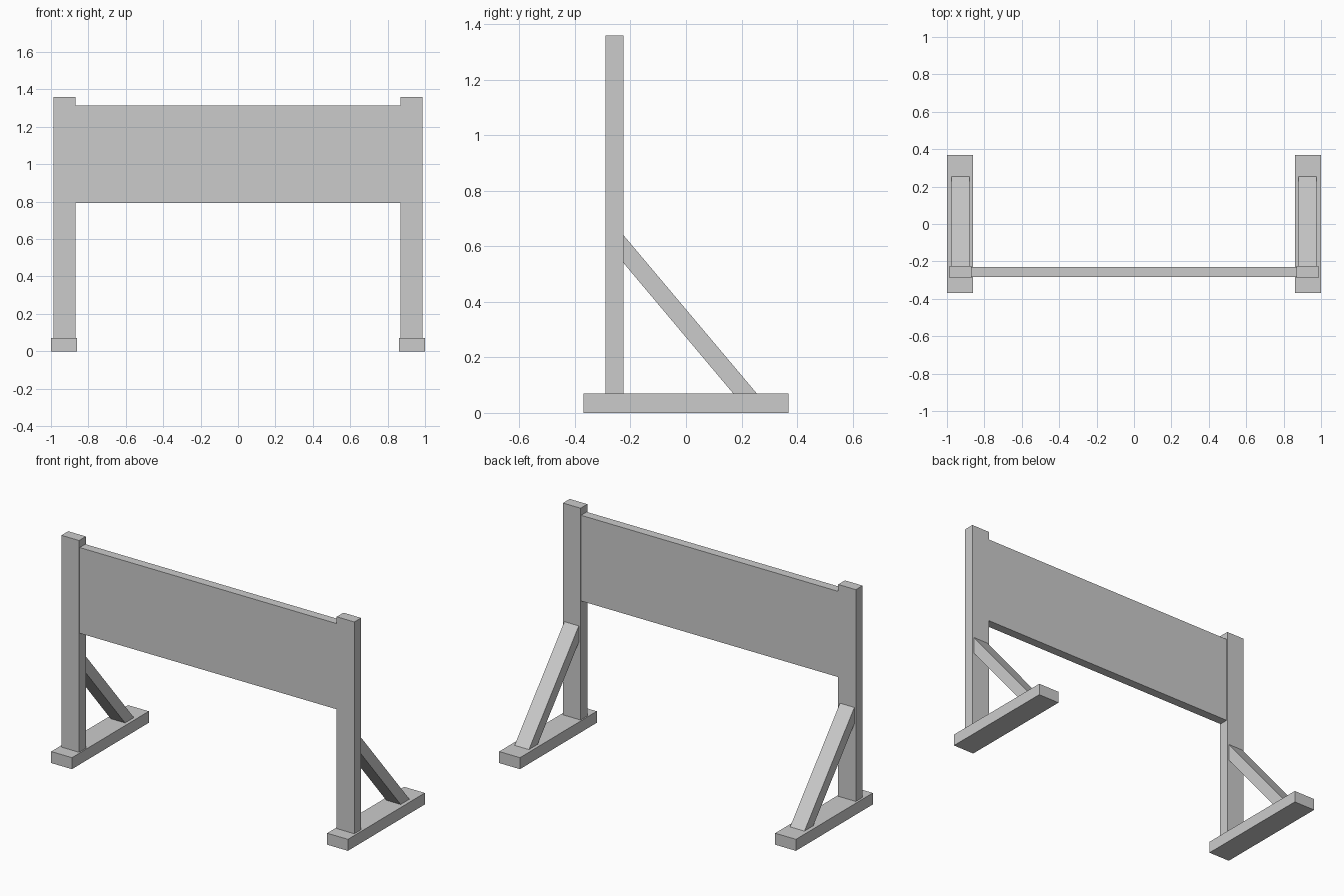
import bpy, bmesh

cube = bpy.data.objects.get("Cube")
if cube:
    bpy.data.objects.remove(cube, do_unlink=True)

GREY = (0.6, 0.6, 0.6, 1.0)
grey = bpy.data.materials.new("plain grey")
grey.use_nodes = True
grey.diffuse_color = GREY
grey.node_tree.nodes["Principled BSDF"].inputs["Base Color"].default_value = GREY


def prism(name, x0, x1, profile):
    """Extrude a (y, z) side profile from x0 to x1."""
    bm = bmesh.new()
    face = bm.faces.new([bm.verts.new((x0, y, z)) for y, z in profile])
    ext = bmesh.ops.extrude_face_region(bm, geom=[face])
    moved = [v for v in ext["geom"] if isinstance(v, bmesh.types.BMVert)]
    bmesh.ops.translate(bm, verts=moved, vec=(x1 - x0, 0, 0))
    bmesh.ops.recalc_face_normals(bm, faces=bm.faces)
    mesh = bpy.data.meshes.new(name)
    bm.to_mesh(mesh)
    bm.free()
    mesh.materials.append(grey)
    obj = bpy.data.objects.new(name, mesh)
    bpy.context.collection.objects.link(obj)
    return obj


def box(name, x0, x1, y0, y1, z0, z1):
    return prism(name, x0, x1, [(y0, z0), (y1, z0), (y1, z1), (y0, z1)])


BASE_TOP = 0.07
POST_FRONT, POST_BACK = -0.29, -0.225

# Foot, upright post and diagonal brace on each side
for side, s in (("left", 1), ("right", -1)):
    box(f"{side}_foot", s * 0.86, s * 1.0, -0.37, 0.37, 0, BASE_TOP)
    box(f"{side}_post", s * 0.868, s * 0.987, POST_FRONT, POST_BACK, BASE_TOP, 1.36)
    prism(f"{side}_brace", s * 0.88, s * 0.977,
          [(POST_BACK, 0.64), (POST_BACK, 0.54), (0.17, BASE_TOP), (0.255, BASE_TOP)])

# Wide board between the posts
box("board", -0.87, 0.87, -0.284, -0.23, 0.793, 1.315)
